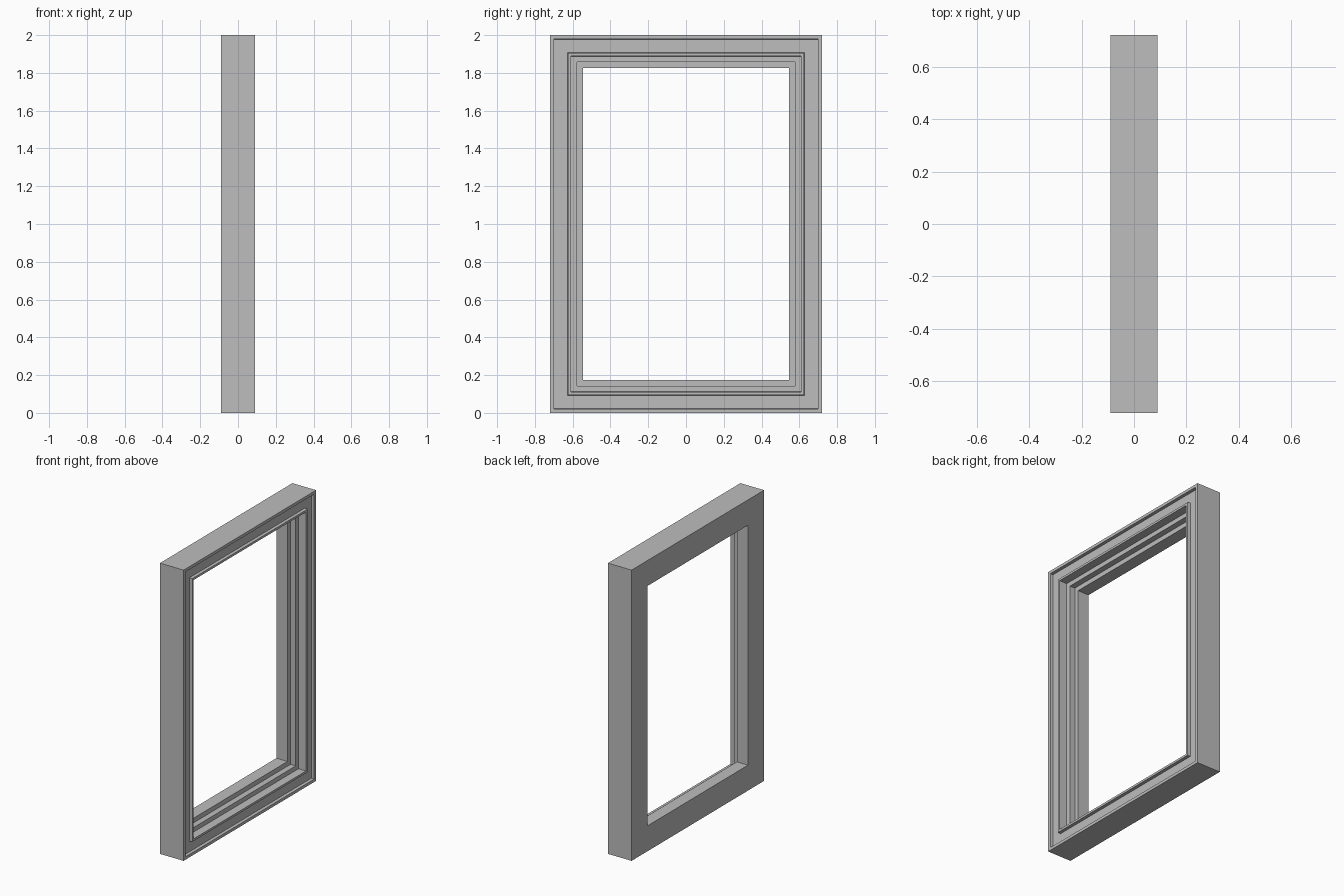
import bpy

# Remove the default cube
cube = bpy.data.objects.get("Cube")
if cube:
    bpy.data.objects.remove(cube, do_unlink=True)

grey = bpy.data.materials.new("frame grey")
grey.use_nodes = True
colour = (0.51, 0.51, 0.51, 1)
grey.diffuse_color = colour
grey.node_tree.nodes["Principled BSDF"].inputs["Base Color"].default_value = colour

HALF_WIDTH, HEIGHT = 0.72, 2.0

# Moulding section: (inset from the outer edge, depth position x)
section = [
    (0, -0.09), (0, 0.09),              # flat back, outer side
    (0.02, 0.09), (0.022, 0.07),        # outer rim
    (0.093, 0.07), (0.095, 0.09),       # recessed face
    (0.11, 0.09), (0.112, 0.035),       # raised bead
    (0.143, 0.035), (0.143, -0.005),    # first glazing step
    (0.175, -0.005), (0.175, -0.09),    # second step and opening
]


def sweep_frame(name, section):
    """Sweep a closed section round the rectangle with mitred corners."""
    verts, faces, n = [], [], len(section)
    for side, top in ((-1, 0), (1, 0), (1, 1), (-1, 1)):
        for inset, x in section:
            z = HEIGHT - inset if top else inset
            verts.append((x, side * (HALF_WIDTH - inset), z))
    for corner in range(4):
        a, b = corner * n, (corner + 1) % 4 * n
        for i in range(n):
            j = (i + 1) % n
            faces.append((a + i, a + j, b + j, b + i))
    mesh = bpy.data.meshes.new(name)
    mesh.from_pydata(verts, [], faces)
    mesh.materials.append(grey)
    obj = bpy.data.objects.new(name, mesh)
    bpy.context.collection.objects.link(obj)
    # Consistent outward normals
    bpy.context.view_layer.objects.active = obj
    obj.select_set(True)
    bpy.ops.object.mode_set(mode="EDIT")
    bpy.ops.mesh.select_all(action="SELECT")
    bpy.ops.mesh.normals_make_consistent(inside=False)
    bpy.ops.object.mode_set(mode="OBJECT")
    return obj


sweep_frame("window_frame", section)
